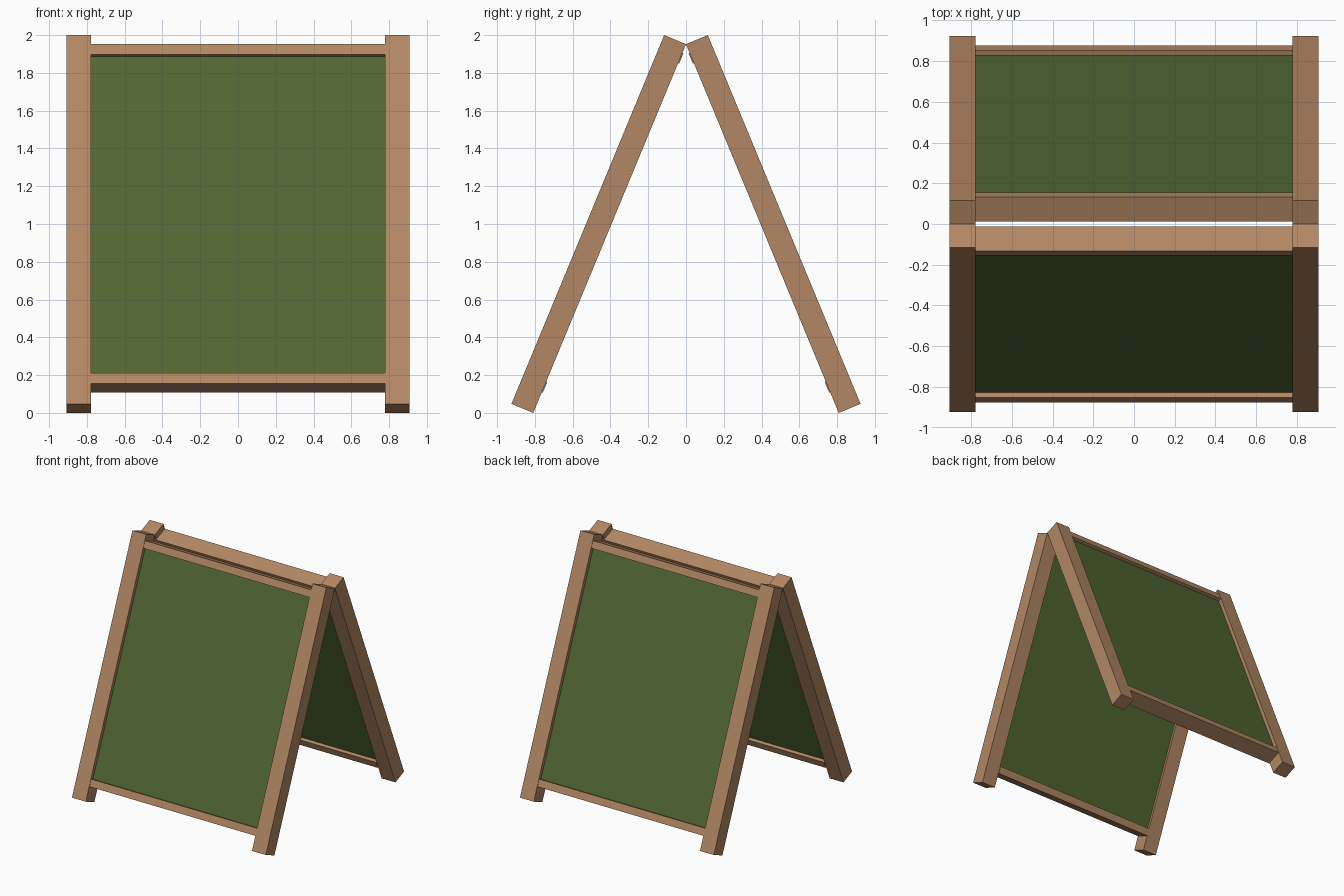
import bpy
import bmesh
import math
from mathutils import Matrix, Vector

cube = bpy.data.objects.get("Cube")
if cube:
    bpy.data.objects.remove(cube, do_unlink=True)


def make_material(name, color):
    mat = bpy.data.materials.new(name)
    mat.use_nodes = True
    mat.diffuse_color = color
    mat.node_tree.nodes["Principled BSDF"].inputs["Base Color"].default_value = color
    return mat


WOOD = make_material("warm wood", (0.445, 0.242, 0.127, 1))
GREEN = make_material("green board", (0.084, 0.133, 0.032, 1))

LEAN = math.radians(22.5)
LEG_LENGTH, LEG_DEPTH = 2.113, 0.125
INNER_X, OUTER_X = 0.778, 0.907

# Leaning frame: x across, y inward through the board, z up along the legs
FOOT = Vector((0, -LEG_LENGTH * math.sin(LEAN) - LEG_DEPTH * math.cos(LEAN),
               LEG_DEPTH * math.sin(LEAN)))
FRONT = Matrix.Translation(FOOT) @ Matrix.Rotation(-LEAN, 4, 'X')
BACK = Matrix.Rotation(math.pi, 4, 'Z') @ FRONT


def add_box(name, low, high, frame, mat):
    """Box between two corners, given in a board's leaning frame."""
    low, high = Vector(low), Vector(high)
    mesh = bpy.data.meshes.new(name)
    bm = bmesh.new()
    bmesh.ops.create_cube(bm, size=1)
    bmesh.ops.scale(bm, vec=high - low, verts=bm.verts)
    bmesh.ops.translate(bm, vec=(low + high) / 2, verts=bm.verts)
    bm.to_mesh(mesh)
    bm.free()
    mesh.materials.append(mat)
    obj = bpy.data.objects.new(name, mesh)
    obj.matrix_world = frame
    bpy.context.collection.objects.link(obj)
    return obj


for board, frame, turn in (("front", FRONT, 1), ("back", BACK, -1)):
    # Legs, full length on both sides
    for side in (-1, 1):
        x1, x2 = sorted((side * INNER_X, side * OUTER_X))
        label = "left" if side * turn > 0 else "right"
        add_box(f"{board}_{label}_leg", (x1, 0, 0), (x2, LEG_DEPTH, LEG_LENGTH), frame, WOOD)
    # Cross rails, a touch further in than the legs
    for label, base in (("bottom", 0.119), ("top", 2.004)):
        add_box(f"{board}_{label}_rail", (-INNER_X, 0.003, base),
                (INNER_X, 0.131, base + 0.06), frame, WOOD)
    # Writing panel, recessed on both faces
    add_box(f"{board}_panel", (-INNER_X, 0.03, 0.179), (INNER_X, 0.104, 2.004), frame, GREEN)
